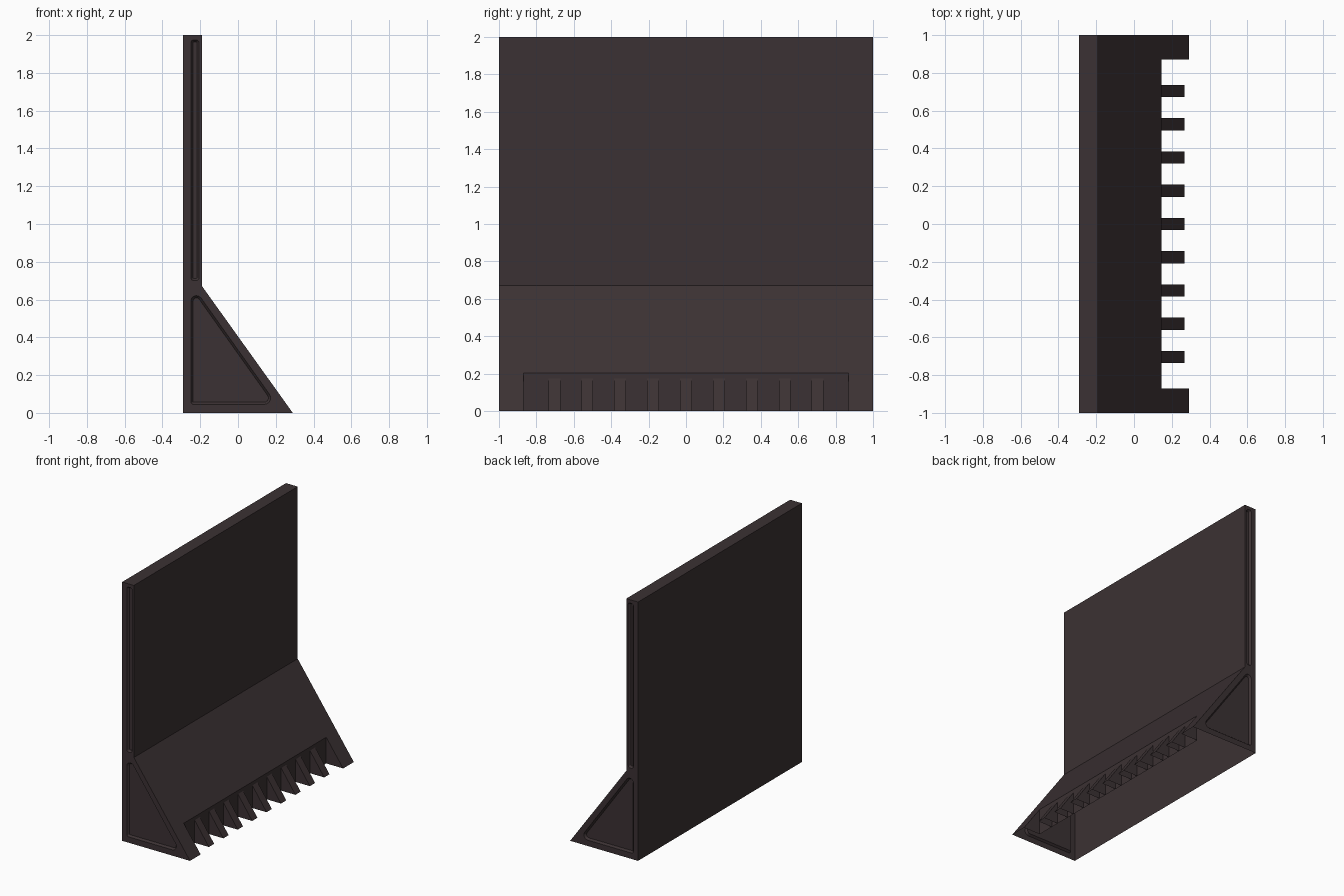
import bpy, bmesh, math
from mathutils import Vector

if "Cube" in bpy.data.objects:
    bpy.data.objects.remove(bpy.data.objects["Cube"])

mat = bpy.data.materials.new("dark brown grey")
mat.diffuse_color = (0.044, 0.031, 0.033, 1)
mat.use_nodes = True
mat.node_tree.nodes["Principled BSDF"].inputs["Base Color"].default_value = mat.diffuse_color


def loft(name, loop_a, ya, loop_b, yb):
    """Solid between two matching XZ loops placed at two depths."""
    bm = bmesh.new()
    a = [bm.verts.new((x, ya, z)) for x, z in loop_a]
    b = [bm.verts.new((x, yb, z)) for x, z in loop_b]
    bm.faces.new(a)
    bm.faces.new(b)
    n = len(a)
    for i in range(n):
        j = (i + 1) % n
        bm.faces.new((a[i], a[j], b[j], b[i]))
    bmesh.ops.recalc_face_normals(bm, faces=bm.faces[:])
    me = bpy.data.meshes.new(name)
    bm.to_mesh(me)
    bm.free()
    me.materials.append(mat)
    ob = bpy.data.objects.new(name, me)
    bpy.context.collection.objects.link(ob)
    return ob


def inset(pts, d):
    """Offset a counter-clockwise convex polygon inwards."""
    out = []
    for i, p in enumerate(pts):
        p = Vector(p)
        u = (p - Vector(pts[i - 1])).normalized()
        v = (Vector(pts[(i + 1) % len(pts)]) - p).normalized()
        out.append(p + (v - u) * d / (u.x * v.y - u.y * v.x))
    return out


def rounded(pts, radii, seg=5):
    """Polygon with each corner replaced by an arc."""
    out = []
    for i, (p, r) in enumerate(zip(pts, radii)):
        p = Vector(p)
        u = (Vector(pts[i - 1]) - p).normalized()
        v = (Vector(pts[(i + 1) % len(pts)]) - p).normalized()
        half = u.angle(v) / 2
        c = p + (u + v).normalized() * r / math.sin(half)
        s = p + u * r / math.tan(half) - c
        e = p + v * r / math.tan(half) - c
        a0 = math.atan2(s.y, s.x)
        turn = math.atan2(s.x * e.y - s.y * e.x, s.dot(e))
        for k in range(seg + 1):
            a = a0 + turn * k / seg
            out.append(c + Vector((math.cos(a), math.sin(a))) * r)
    return out


def open_bottom(ob):
    """The moulding is hollow: remove the faces resting on the ground."""
    bm = bmesh.new()
    bm.from_mesh(ob.data)
    low = [f for f in bm.faces if all(v.co.z < 0.001 for v in f.verts)]
    bmesh.ops.delete(bm, geom=low, context='FACES')
    bm.to_mesh(ob.data)
    bm.free()


# Upright wall with wedge foot
profile = [(-0.29, 0), (0.29, 0), (-0.19, 0.67), (-0.19, 2), (-0.29, 2)]
body = loft("barrier_body", profile, -1, profile, 1)

# Toe notch cutter
notch = [(0.145, -0.1), (0.5, -0.1), (0.5, 0.4), (0.145, 0.4)]
cutters = [loft("notch_cutter", notch, -0.87, notch, 0.87)]

# Bevelled recesses in both ends: triangle in the foot, slot in the wall
recesses = [
    ([(-0.25, 0.045), (0.205, 0.045), (-0.25, 0.685)], (0.015, 0.034, 0.03)),
    ([(-0.25, 0.70), (-0.206, 0.70), (-0.206, 1.975), (-0.25, 1.975)], (0.016,) * 4),
]
for pts, radii in recesses:
    for side in (-1, 1):
        outer = rounded(inset(pts, -0.012), [r + 0.012 for r in radii])
        inner = rounded(inset(pts, 0.012), [r - 0.012 for r in radii])
        cutters.append(loft("recess_cutter", outer, side * 1.015, inner, side * 0.985))

for c in cutters:
    c.hide_render = True
    m = body.modifiers.new("cut", 'BOOLEAN')
    m.operation = 'DIFFERENCE'
    m.solver = 'EXACT'
    m.object = c
bpy.context.view_layer.update()
body.data = bpy.data.meshes.new_from_object(
    body.evaluated_get(bpy.context.evaluated_depsgraph_get()))
body.modifiers.clear()
for c in cutters:
    bpy.data.objects.remove(c)
open_bottom(body)

# Row of teeth in the notch
tooth = [(0.145, 0), (0.267, 0), (0.145, 0.175)]
for i in range(9):
    y = (i - 4) * 0.176
    open_bottom(loft(f"tooth_{i + 1}", tooth, y - 0.032, tooth, y + 0.032))
